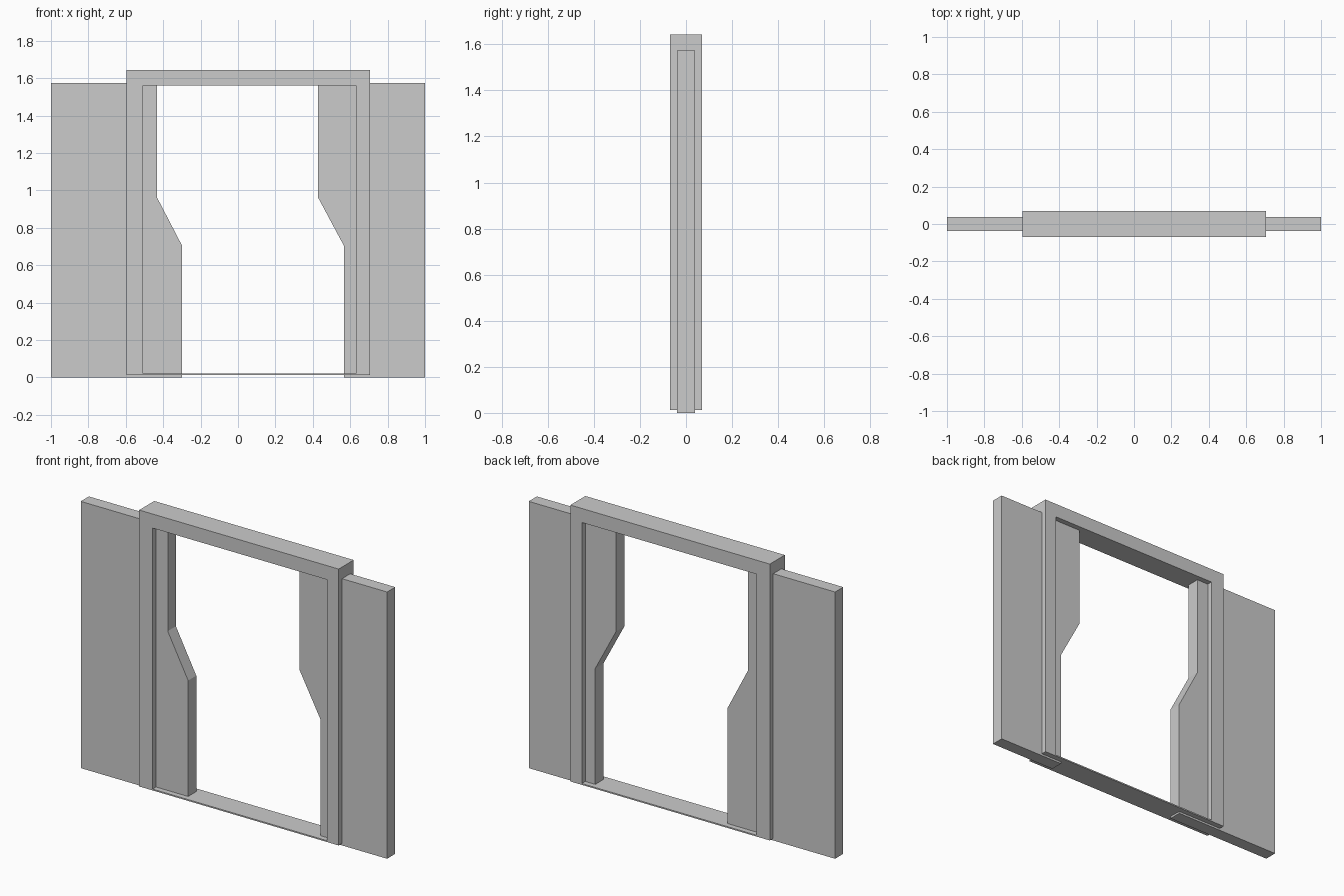
import bpy, bmesh

if "Cube" in bpy.data.objects:
    bpy.data.objects.remove(bpy.data.objects["Cube"])


def finish(name, bm):
    bmesh.ops.recalc_face_normals(bm, faces=bm.faces)
    mesh = bpy.data.meshes.new(name)
    bm.to_mesh(mesh)
    bm.free()
    obj = bpy.data.objects.new(name, mesh)
    bpy.context.collection.objects.link(obj)
    return obj


def loop(bm, pts, y):
    return [bm.verts.new((x, y, z)) for x, z in pts]


def bridge(bm, a, b):
    for i in range(len(a)):
        j = (i + 1) % len(a)
        bm.faces.new((a[i], a[j], b[j], b[i]))


def slab(name, pts, half):
    """Solid x-z outline with thickness along y."""
    bm = bmesh.new()
    front, back = loop(bm, pts, -half), loop(bm, pts, half)
    bm.faces.new(front)
    bm.faces.new(back[::-1])
    bridge(bm, front, back)
    return finish(name, bm)


def rect(x0, x1, z0, z1):
    return [(x0, z0), (x1, z0), (x1, z1), (x0, z1)]


def ring(name, outer, inner, half):
    """Rectangular frame with an open middle."""
    bm = bmesh.new()
    of, ob = loop(bm, outer, -half), loop(bm, outer, half)
    nf, nb = loop(bm, inner, -half), loop(bm, inner, half)
    for a, b in ((of, ob), (ob, nb), (nb, nf), (nf, of)):
        bridge(bm, a, b)
    return finish(name, bm)


# Door frame: thick jambs and header, very thin sill
ring("door_frame", rect(-0.596, 0.706, 0.012, 1.643),
     rect(-0.508, 0.631, 0.02, 1.56), 0.07)

# Sliding door panels: matching stepped edges, both leaning to +x at the bottom
for name, outer_x, top_x, low_x in (("left_door", -1.0, -0.432, -0.299),
                                    ("right_door", 1.0, 0.429, 0.566)):
    slab(name, [(outer_x, 0), (low_x, 0), (low_x, 0.704),
                (top_x, 0.96), (top_x, 1.574), (outer_x, 1.574)], 0.038)
